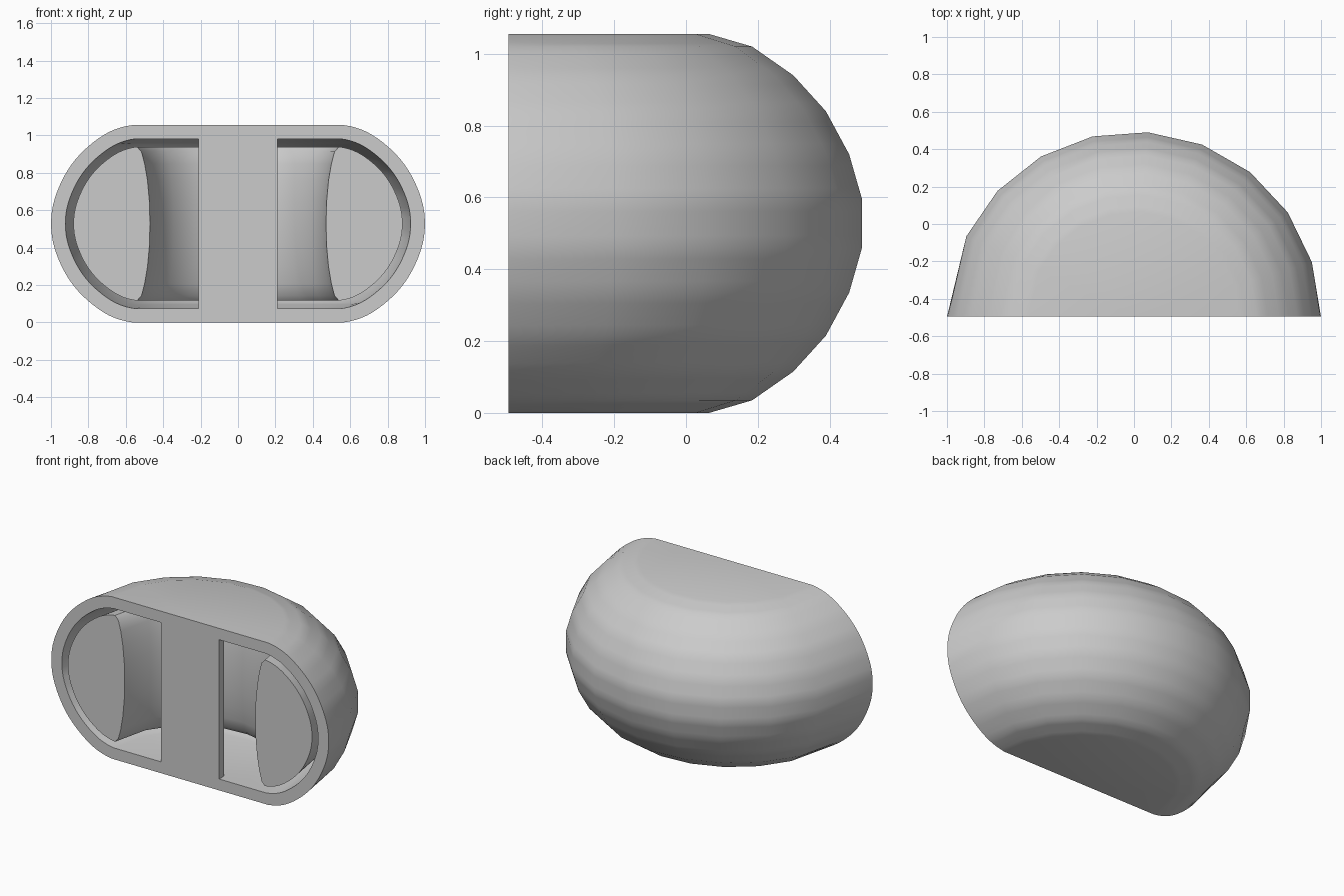
import bpy, bmesh, math
from mathutils import Vector

if "Cube" in bpy.data.objects:
    bpy.data.objects.remove(bpy.data.objects["Cube"])

MID_Z, FRONT_Y, TUBE_R = 0.5275, -0.494, 0.45
SUB = 4
ANGLES = [math.tau / 21 * k for k in range(10)] + [math.pi]

grey = bpy.data.materials.new("light grey")
grey.use_nodes = True
grey.diffuse_color = (0.6, 0.6, 0.6, 1)
grey.node_tree.nodes["Principled BSDF"].inputs["Base Color"].default_value = grey.diffuse_color


def finish(bm, name):
    bmesh.ops.remove_doubles(bm, verts=bm.verts, dist=1e-5)
    bmesh.ops.recalc_face_normals(bm, faces=bm.faces)
    mesh = bpy.data.meshes.new(name)
    bm.to_mesh(mesh)
    bm.free()
    mesh.materials.append(grey)
    obj = bpy.data.objects.new(name, mesh)
    bpy.context.collection.objects.link(obj)
    bpy.ops.object.select_all(action='DESELECT')
    obj.select_set(True)
    bpy.context.view_layer.objects.active = obj
    bpy.ops.object.shade_smooth_by_angle(angle=math.radians(32))
    return obj


# Half section of the rounded side: radius and height from the middle
half = [(0.56, 0.5275), (0.68, 0.4925), (0.795, 0.4125),
        (0.886, 0.3125), (0.951, 0.1925), (0.987, 0.0675)]
side = [Vector((r, -h)) for r, h in half] + [Vector((r, h)) for r, h in reversed(half)]


def refine(points, smooth):
    """Subdivide a section, as straight facets or as a smooth curve."""
    first = points[0] - Vector((0.13, 0))
    last = points[-1] - Vector((0.13, 0))
    p = [first] + points + [last]
    out = []
    for i in range(1, len(p) - 2):
        a, b, c, d = p[i - 1:i + 3]
        for s in range(SUB):
            t = s / SUB
            bulge = ((c - a) * t + (2 * a - 5 * b + 4 * c - d) * t * t
                     + (3 * b - a - 3 * c + d) * t ** 3) / 2
            out.append(b + (bulge if smooth else (c - b) * t))
    return out + [points[-1].copy()]


def scaled(points, k):
    return [Vector((TUBE_R + (q.x - TUBE_R) * k, q.y * k)) for q in points]


def sweep(name, section):
    """Turn a closed section half way round the upright axis and cap both ends."""
    bm = bmesh.new()
    rings = []
    for a in ANGLES:
        ring = section(a in (ANGLES[0], ANGLES[-1]))
        rings.append([bm.verts.new((1.008 * q.x * math.cos(a),
                                    FRONT_Y + q.x * math.sin(a),
                                    MID_Z + q.y)) for q in ring])
    n = len(rings[0])
    for r0, r1 in zip(rings, rings[1:]):
        for i in range(n):
            j = (i + 1) % n
            bm.faces.new((r0[i], r0[j], r1[j], r1[i]))
    bm.faces.new(rings[0])
    bm.faces.new(rings[-1])
    bmesh.ops.dissolve_degenerate(bm, dist=1e-5, edges=bm.edges)
    return finish(bm, name)


# Hollow outer shell, open at the front
def shell_section(smooth):
    outer = refine(side, smooth)
    inner = scaled(outer, 0.86)
    wrap = lambda s: [Vector((0, s[0].y))] + s + [Vector((0, s[-1].y))]
    return wrap(outer) + wrap(inner)[::-1]


# Floating lining that follows the inside of the shell
def lining_section(smooth):
    outer = scaled(refine(side, smooth), 0.78)
    curve = [(0.512, 0.385), (0.495, 0.32), (0.48, 0.23), (0.47, 0.12)]
    upper = [Vector(q) for q in curve]
    lower = [Vector((r, -h)) for r, h in reversed(curve)]
    return outer + upper + [Vector((0.467, 0))] + lower


sweep("outer_shell", shell_section)
sweep("inner_lining", lining_section)

# Upright bar across the front opening
bm = bmesh.new()
bmesh.ops.create_cube(bm, size=1)
for v in bm.verts:
    v.co = Vector((v.co.x * 0.42, FRONT_Y + (v.co.y + 0.5) * 0.05,
                   MID_Z + v.co.z * 0.908))
finish(bm, "front_bar")
